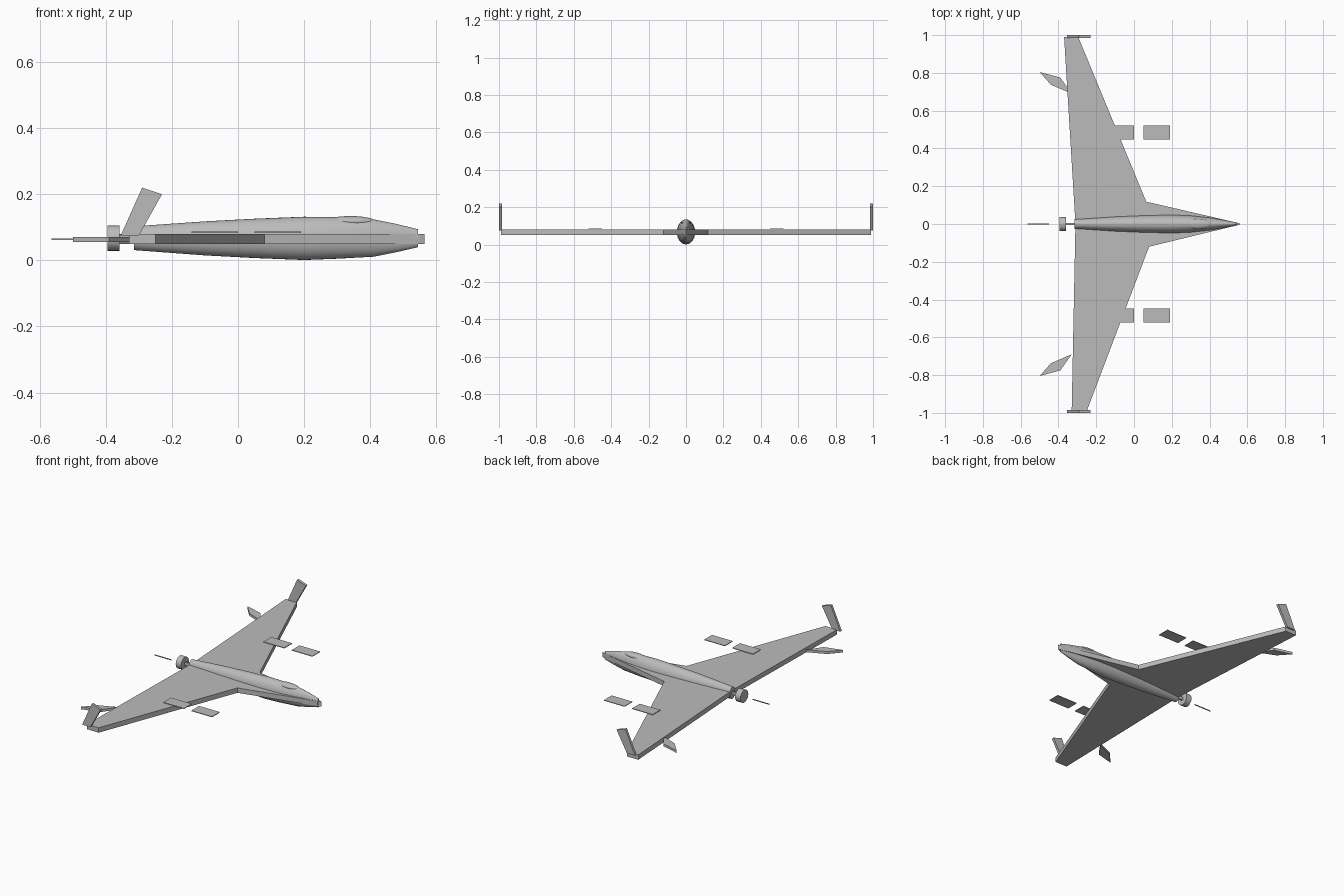
import bpy, bmesh, math
from mathutils import Matrix, Vector

if "Cube" in bpy.data.objects:
    bpy.data.objects.remove(bpy.data.objects["Cube"], do_unlink=True)

grey = bpy.data.materials.new("airframe_grey")
grey.use_nodes = True
grey.diffuse_color = (0.5, 0.5, 0.5, 1)
grey.node_tree.nodes["Principled BSDF"].inputs["Base Color"].default_value = (0.5, 0.5, 0.5, 1)


def finish(name, bm, smooth=False):
    bmesh.ops.recalc_face_normals(bm, faces=bm.faces)
    mesh = bpy.data.meshes.new(name)
    bm.to_mesh(mesh)
    bm.free()
    mesh.materials.append(grey)
    obj = bpy.data.objects.new(name, mesh)
    bpy.context.collection.objects.link(obj)
    if smooth:
        bpy.ops.object.select_all(action="DESELECT")
        obj.select_set(True)
        bpy.context.view_layer.objects.active = obj
        bpy.ops.object.shade_smooth_by_angle(angle=math.radians(40))
    return obj


def slab(name, points, low, high, upright=False):
    """Extrude an outline along z, or along y when upright."""
    bm = bmesh.new()
    place = (lambda a, b: (a, low, b)) if upright else (lambda a, b: (a, b, low))
    face = bm.faces.new([bm.verts.new(place(*p)) for p in points])
    moved = bmesh.ops.extrude_face_region(bm, geom=[face])["geom"]
    offset = Vector((0, high - low, 0) if upright else (0, 0, high - low))
    bmesh.ops.translate(bm, vec=offset, verts=[g for g in moved if isinstance(g, bmesh.types.BMVert)])
    return finish(name, bm)


def box(name, x, y, z):
    return slab(name, [(x[0], y[0]), (x[1], y[0]), (x[1], y[1]), (x[0], y[1])], *z)


# Flying wing with pointed centre section
slab("wing", [(-0.31, 0), (-0.37, 0.99), (-0.295, 0.99), (0.065, 0.118), (0.55, 0.006),
              (0.565, 0), (0.55, -0.006), (0.08, -0.12), (-0.25, -0.99), (-0.33, -0.99)], 0.05, 0.08)

# Fuselage lofted from elliptical stations: x, half width, bottom, top
stations = [(-0.315, 0.026, 0.031, 0.103), (-0.1, 0.04, 0.015, 0.118), (0.05, 0.046, 0.007, 0.126),
            (0.2, 0.049, 0.001, 0.132), (0.3, 0.045, 0.005, 0.131), (0.41, 0.033, 0.011, 0.124),
            (0.48, 0.021, 0.025, 0.11), (0.545, 0.008, 0.04, 0.094)]
bm = bmesh.new()
rings = []
SIDES = 32
for x, width, low, high in stations:
    angles = [2 * math.pi * i / SIDES for i in range(SIDES)]
    rings.append([bm.verts.new((x, width * math.cos(a), (low + high) / 2 + (high - low) / 2 * math.sin(a)))
                  for a in angles])
for a, b in zip(rings, rings[1:]):
    for i in range(SIDES):
        j = (i + 1) % SIDES
        bm.faces.new((a[i], a[j], b[j], b[i]))
bm.faces.new(rings[0])
bm.faces.new(rings[-1])
finish("fuselage", bm, True)

# Low canopy bulge
bm = bmesh.new()
bmesh.ops.create_uvsphere(bm, u_segments=24, v_segments=12, radius=1,
                          matrix=Matrix.Translation((0.34, 0, 0.118)) @ Matrix.Diagonal((0.075, 0.026, 0.016, 1)))
finish("canopy", bm, True)

# Pusher hub, its shaft and the trailing rod
bm = bmesh.new()
bmesh.ops.create_cone(bm, cap_ends=True, segments=32, radius1=0.038, radius2=0.038, depth=0.036,
                      matrix=Matrix.Translation((-0.377, 0, 0.067)) @ Matrix.Rotation(math.pi / 2, 4, "Y"))
finish("propeller_hub", bm, True)
box("hub_shaft", (-0.36, -0.31), (-0.004, 0.004), (0.057, 0.077))
box("tail_rod", (-0.565, -0.45), (-0.002, 0.002), (0.061, 0.066))

# Paired parts on both wings
for side, s in (("left", 1), ("right", -1)):
    slab(side + "_winglet", [(-0.355, 0.075), (-0.29, 0.22), (-0.23, 0.2), (-0.3, 0.075)],
         s * 0.985, s * 1.0, True)
    slab(side + "_tail_fin", [(-0.5, s * 0.805), (-0.39, s * 0.775), (-0.33, s * 0.69), (-0.44, s * 0.737)],
         0.056, 0.071)
    y = sorted((s * 0.448, s * 0.522))
    box(side + "_inner_plate", (-0.14, 0.0), y, (0.083, 0.087))
    box(side + "_outer_plate", (0.05, 0.19), y, (0.083, 0.087))
